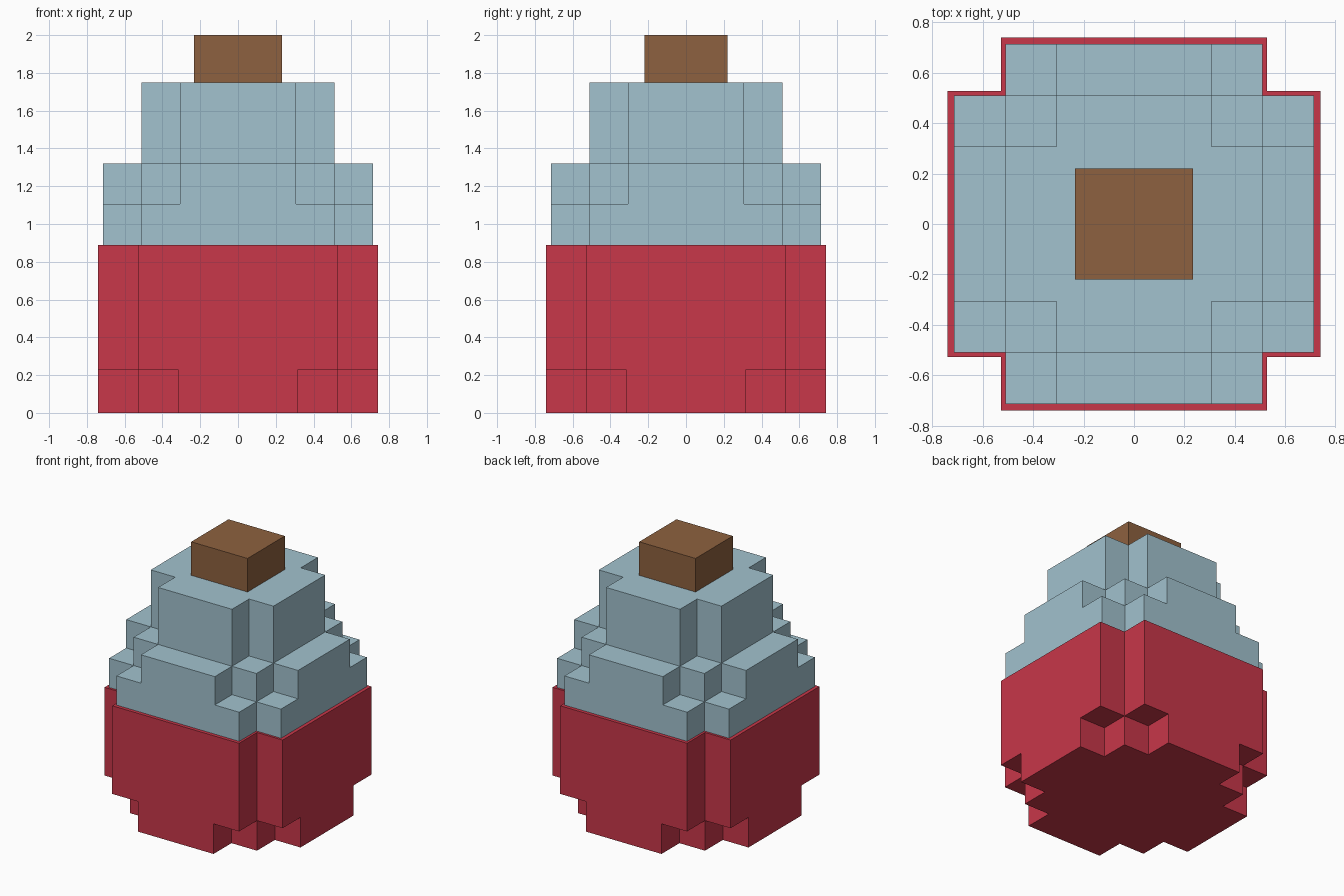
import bpy, bmesh

if "Cube" in bpy.data.objects:
    bpy.data.objects.remove(bpy.data.objects["Cube"])


def finish(name, bm, color):
    bmesh.ops.recalc_face_normals(bm, faces=bm.faces)
    mesh = bpy.data.meshes.new(name)
    bm.to_mesh(mesh)
    bm.free()
    mat = bpy.data.materials.new(name + "_color")
    mat.diffuse_color = (*color, 1)
    mat.use_nodes = True
    mat.node_tree.nodes["Principled BSDF"].inputs["Base Color"].default_value = mat.diffuse_color
    mesh.materials.append(mat)
    obj = bpy.data.objects.new(name, mesh)
    bpy.context.collection.objects.link(obj)
    return obj


def stepped_solid(name, rings, levels, limits, color):
    """Blocky round solid: on each layer, cells whose ring numbers sum to at most the limit are filled."""
    a, b, c = rings
    xs = [-c, -b, -a, a, b, c]

    def filled(i, j, k):
        return (0 <= i < 5 and 0 <= j < 5 and 0 <= k < len(limits)
                and abs(i - 2) + abs(j - 2) <= limits[k])

    bm = bmesh.new()
    for i in range(5):
        for j in range(5):
            for k in range(len(limits)):
                if not filled(i, j, k):
                    continue
                for axis in range(3):
                    for side in (0, 1):
                        step = [0, 0, 0]
                        step[axis] = 2 * side - 1
                        if filled(i + step[0], j + step[1], k + step[2]):
                            continue
                        verts = []
                        for u, v in ((0, 0), (1, 0), (1, 1), (0, 1)):
                            d = [u, v]
                            d.insert(axis, side)
                            verts.append(bm.verts.new((xs[i + d[0]], xs[j + d[1]], levels[k + d[2]])))
                        bm.faces.new(verts)
    bmesh.ops.remove_doubles(bm, verts=bm.verts, dist=1e-4)
    bmesh.ops.recalc_face_normals(bm, faces=bm.faces)
    bmesh.ops.dissolve_limit(bm, angle_limit=0.02, verts=bm.verts, edges=bm.edges)
    return finish(name, bm, color)


# Red filled lower half
stepped_solid("liquid_body", (0.315, 0.527, 0.74), (0, 0.226, 0.888), (2, 3),
              (0.58, 0.038, 0.067))

# Pale glass shoulder and neck
stepped_solid("glass_top", (0.307, 0.51, 0.714), (0.888, 1.107, 1.32, 1.748), (3, 2, 1),
              (0.36, 0.54, 0.62))

# Cork stopper
bm = bmesh.new()
bmesh.ops.create_cube(bm, size=1)
bmesh.ops.scale(bm, vec=(0.468, 0.442, 0.252), verts=bm.verts)
bmesh.ops.translate(bm, vec=(0, 0, 1.874), verts=bm.verts)
finish("cork", bm, (0.27, 0.12, 0.05))
